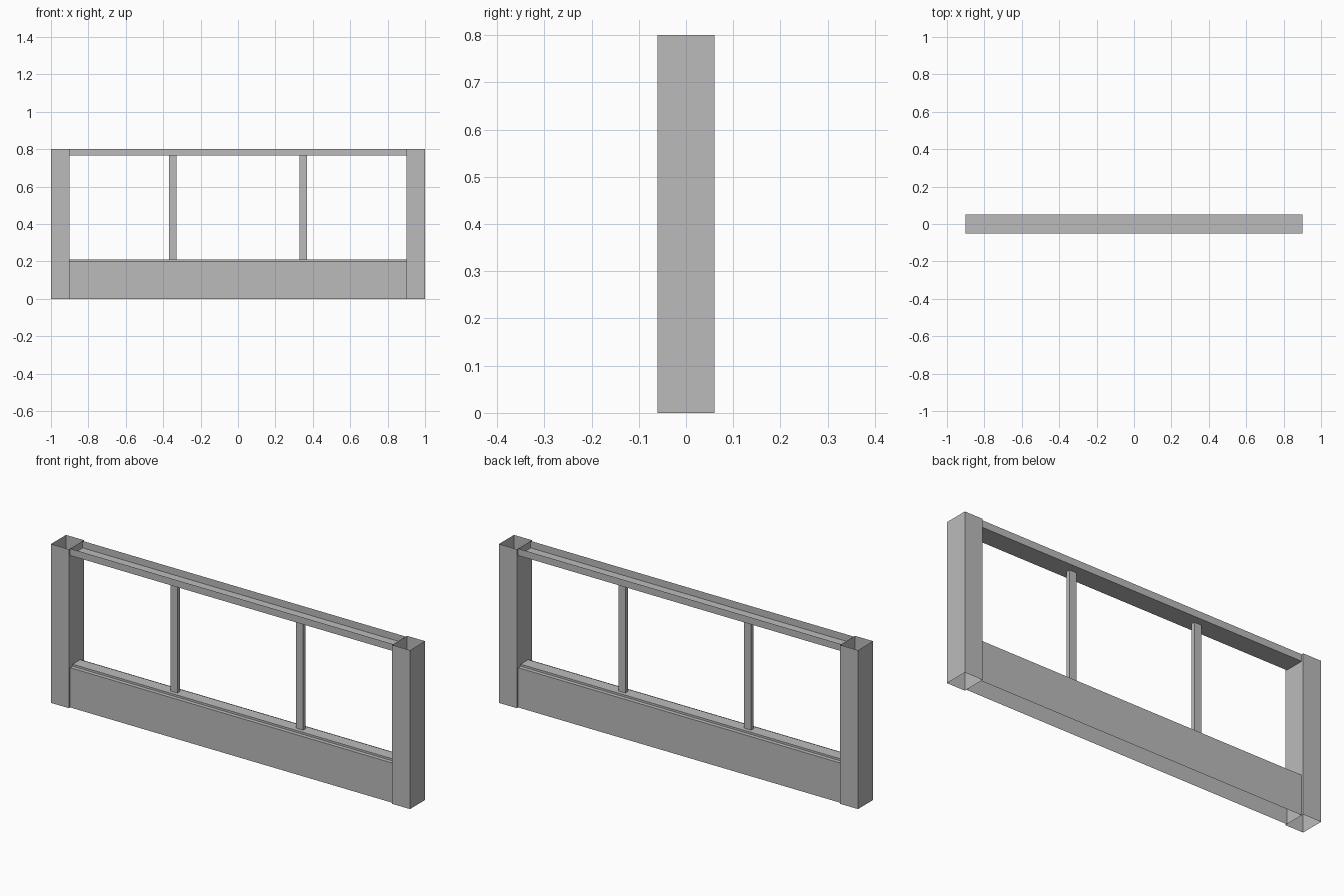
import bpy
import bmesh
from mathutils import Matrix, Vector

old = bpy.data.objects.get("Cube")
if old:
    bpy.data.objects.remove(old, do_unlink=True)

grey = bpy.data.materials.new("plain_grey")
grey.use_nodes = True
colour = (0.5, 0.5, 0.5, 1)
grey.diffuse_color = colour
grey.node_tree.nodes["Principled BSDF"].inputs["Base Color"].default_value = colour


def box(name, centre, size, open_sides=()):
    """Box standing on its base centre, with the listed sides left open."""
    bm = bmesh.new()
    bmesh.ops.create_cube(bm, size=1, matrix=Matrix.Translation((0, 0, 0.5)))
    bm.normal_update()
    gone = [f for f in bm.faces
            if any(f.normal.dot(Vector(d)) > 0.9 for d in open_sides)]
    bmesh.ops.delete(bm, geom=gone, context='FACES')
    bmesh.ops.scale(bm, vec=size, verts=bm.verts)
    mesh = bpy.data.meshes.new(name)
    bm.to_mesh(mesh)
    bm.free()
    mesh.materials.append(grey)
    obj = bpy.data.objects.new(name, mesh)
    obj.location = centre
    bpy.context.collection.objects.link(obj)
    return obj


UP, DOWN = (0, 0, 1), (0, 0, -1)
ENDS = ((1, 0, 0), (-1, 0, 0))
HEIGHT, SPAN, DEPTH = 0.8, 1.8, 0.1
PANEL, SILL, RAIL = 0.2, 0.01, 0.035

# Hollow end posts and slim glazing bars, one pair each
for side, s in (("left", 1), ("right", -1)):
    box(side + "_post", (s * 0.95, 0, 0), (0.1, 0.12, HEIGHT), (UP, DOWN))
    box(side + "_glazing_bar", (s * 0.35, 0, PANEL + SILL),
        (0.04, 0.02, HEIGHT - RAIL - PANEL - SILL), (UP, DOWN))

# Lower panel, open underneath, with a narrow sill on top
box("lower_panel", (0, 0, 0), (SPAN, DEPTH, PANEL), (DOWN, *ENDS))
box("sill", (0, 0, PANEL), (SPAN, 0.06, SILL), (DOWN, *ENDS))

# Top rail, a channel open upwards
box("top_rail", (0, 0, HEIGHT - RAIL), (SPAN, DEPTH, RAIL), (UP, *ENDS))
